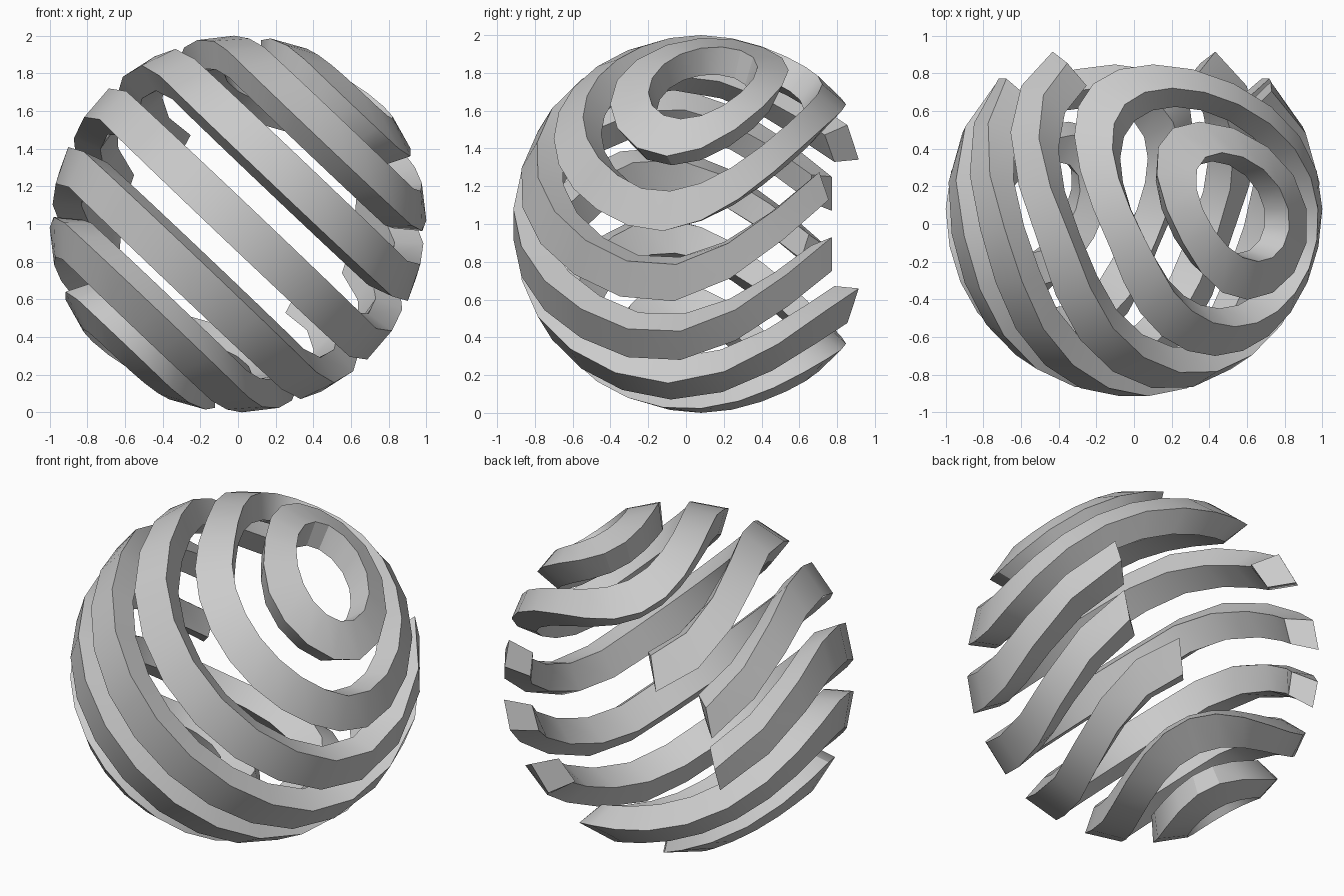
import bpy, bmesh
from math import sin, cos, radians

if "Cube" in bpy.data.objects:
    bpy.data.objects.remove(bpy.data.objects["Cube"])

CY = 0.08            # sphere centre is (0, CY, 1), outer radius 1
R_OUT, R_IN = 1.0, 0.845


def place(r, lat, phi):
    """Point on the tilted sphere; the tilt twists towards the back."""
    rho = r * cos(lat)
    u, n, y = rho * sin(phi), r * sin(lat), rho * cos(phi) + CY
    t = max(0.0, y + 0.2)
    e = radians(46.5 + 14 * t + 18 * t * t)
    return (u * sin(e) + n * cos(e), y, 1 - u * cos(e) + n * sin(e))


def band(name, lat, start=0, end=360, segs=20):
    closed = end - start == 360
    count = segs if closed else segs + 1
    bm = bmesh.new()
    rings = []
    for i in range(count):
        phi = radians(start + (end - start) * i / segs)
        half = 5.7 - 0.6 * cos(phi)      # slightly slimmer towards the back
        rings.append([bm.verts.new(place(r, radians(lat + s * half), phi))
                      for r, s in ((R_OUT, -1), (R_OUT, 1), (R_IN, 1), (R_IN, -1))])
    for i in range(segs):
        a, b = rings[i], rings[(i + 1) % count]
        for k in range(4):
            m = (k + 1) % 4
            bm.faces.new((a[k], a[m], b[m], b[k]))
    if not closed:
        bm.faces.new(rings[0])
        bm.faces.new(rings[-1])
    bmesh.ops.recalc_face_normals(bm, faces=bm.faces)
    me = bpy.data.meshes.new(name)
    bm.to_mesh(me)
    bm.free()
    ob = bpy.data.objects.new(name, me)
    bpy.context.collection.objects.link(ob)
    bpy.ops.object.select_all(action='DESELECT')
    ob.select_set(True)
    bpy.context.view_layer.objects.active = ob
    bpy.ops.object.shade_smooth_by_angle(angle=radians(30))


# closed rings near both poles
band("upper_cap_ring", 67.5, segs=16)
band("upper_ring", 45, segs=24)
band("lower_ring", -45, segs=24)
band("lower_cap_ring", -67.5, segs=16)

# middle bands, open at the back
band("upper_open_band", 22.5, 45, 331, 16)
band("middle_open_band", 0, 46, 314, 16)
band("lower_open_band", -22.5, 29, 315, 16)
